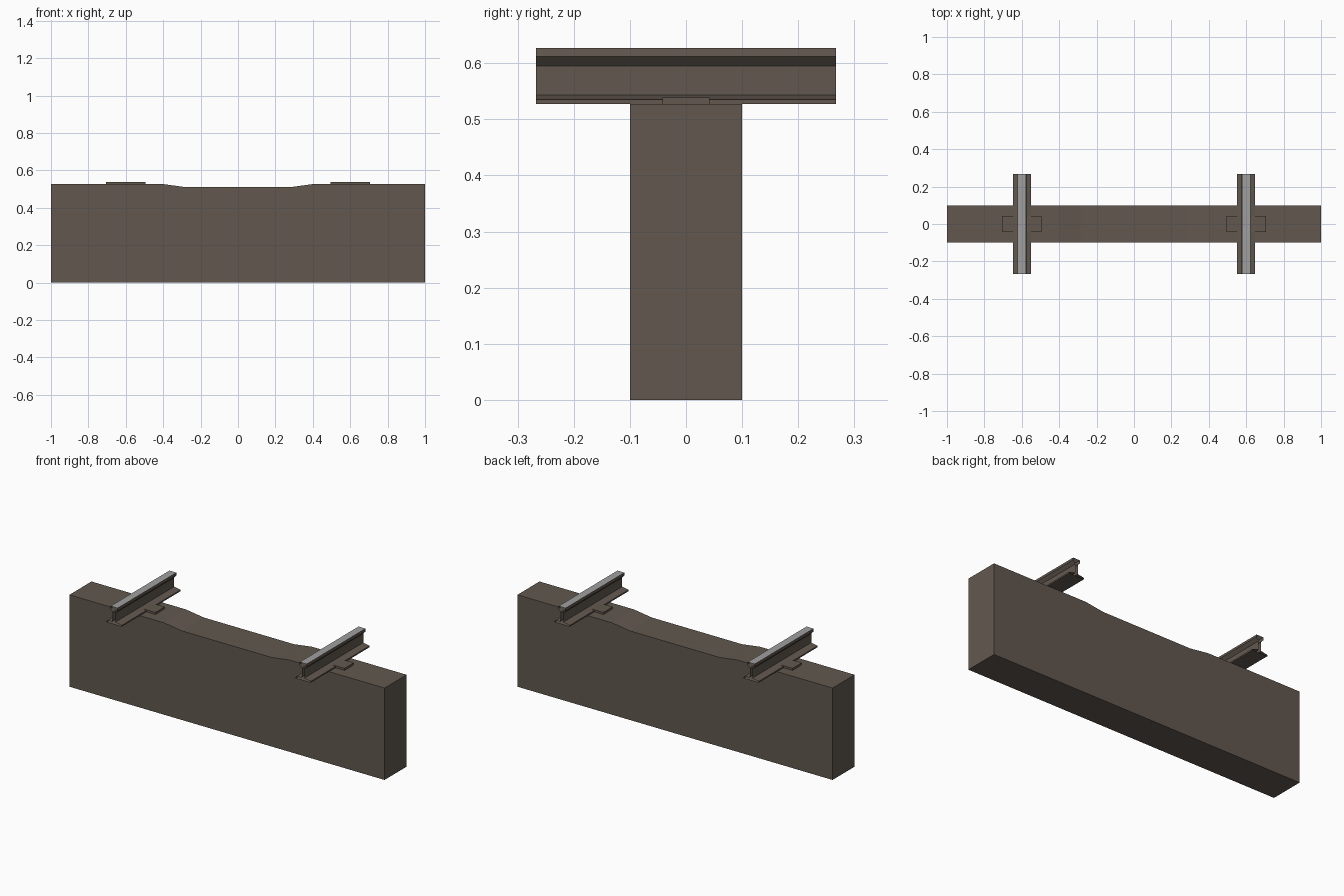
import bpy

if "Cube" in bpy.data.objects:
    bpy.data.objects.remove(bpy.data.objects["Cube"])


def material(name, rgb):
    m = bpy.data.materials.new(name)
    m.diffuse_color = (*rgb, 1)
    m.use_nodes = True
    m.node_tree.nodes["Principled BSDF"].inputs["Base Color"].default_value = m.diffuse_color
    return m


brown = material("weathered brown", (0.122, 0.098, 0.078))
steel = material("worn steel", (0.35, 0.35, 0.35))


def extrude(name, profile, half, capped=True):
    """Sweep a counter-clockwise XZ profile along Y."""
    n = len(profile)
    verts = [(x, y, z) for y in (-half, half) for x, z in profile]
    faces = [(i, i + n, (i + 1) % n + n, (i + 1) % n) for i in range(n)]
    if capped:
        faces += [tuple(range(n)), tuple(reversed(range(n, 2 * n)))]
    mesh = bpy.data.meshes.new(name)
    mesh.from_pydata(verts, [], faces)
    mesh.materials.append(brown)
    mesh.materials.append(steel)
    ob = bpy.data.objects.new(name, mesh)
    bpy.context.collection.objects.link(ob)
    return ob


# Deep sleeper with a shallow dip between the rails
TOP, DIP = 0.527, 0.511
extrude("sleeper", [(-1, 0), (1, 0), (1, TOP), (0.4, TOP), (0.285, DIP),
                    (-0.285, DIP), (-0.4, TOP), (-1, TOP)], 0.1)

# Right half of the rail section, foot to head
half_rail = [(0.048, 0.527), (0.048, 0.535), (0.008, 0.543),
             (0.008, 0.595), (0.024, 0.612), (0.022, 0.627)]
section = half_rail + [(-x, z) for x, z in reversed(half_rail)]

for side, cx in (("left", -0.6), ("right", 0.6)):
    # Rail with open ends and a polished running surface
    rail = extrude(side + "_rail", [(x + cx, z) for x, z in section], 0.267, False)
    for p in rail.data.polygons:
        p.material_index = int(p.center.z > 0.625)
    # Fixing plate under the rail
    extrude(side + "_plate", [(cx - 0.105, 0.52), (cx + 0.105, 0.52),
                              (cx + 0.105, 0.539), (cx - 0.105, 0.539)], 0.042)
